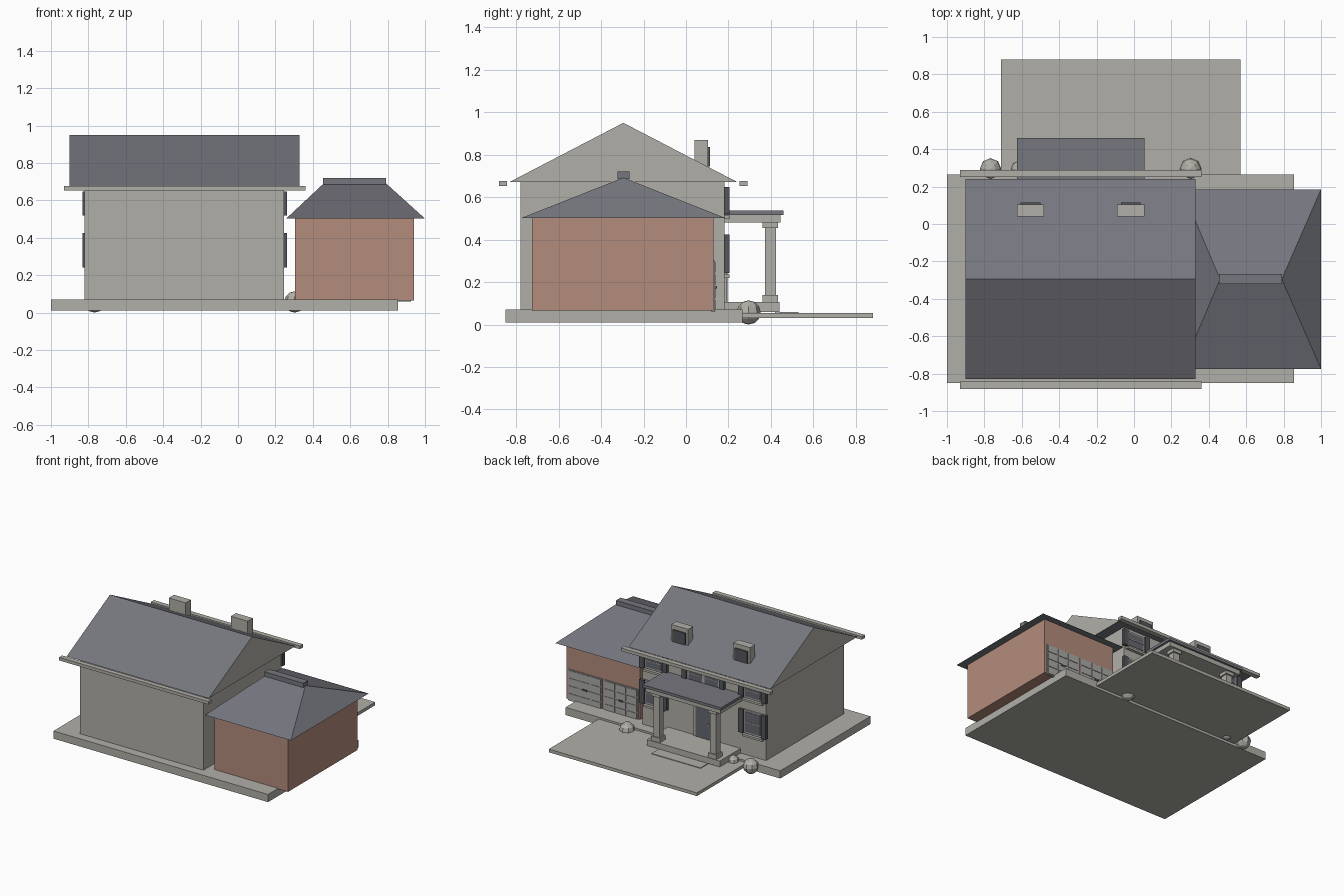
import bpy
import bmesh

cube = bpy.data.objects.get("Cube")
if cube:
    bpy.data.objects.remove(cube, do_unlink=True)


def material(name, r, g, b):
    m = bpy.data.materials.new(name)
    m.use_nodes = True
    m.diffuse_color = (r, g, b, 1)
    m.node_tree.nodes["Principled BSDF"].inputs["Base Color"].default_value = (r, g, b, 1)
    return m


STONE = material("pale_stone", .44, .43, .39)
SLATE = material("slate", .18, .184, .21)
BRICK = material("brick", .456, .262, .202)
PANEL = material("door_panel_grey", .40, .40, .385)
GLASS = material("window_glass", .13, .14, .165)
SHUTTER = material("shutter_grey", .09, .093, .105)


def finish(name, bm, *mats):
    bmesh.ops.recalc_face_normals(bm, faces=bm.faces)
    mesh = bpy.data.meshes.new(name)
    bm.to_mesh(mesh)
    bm.free()
    for m in mats:
        mesh.materials.append(m)
    ob = bpy.data.objects.new(name, mesh)
    bpy.context.collection.objects.link(ob)
    return ob


def box(name, mat, x, y, z):
    """Box from (low, high) ranges on each axis."""
    bm = bmesh.new()
    bmesh.ops.create_cube(bm, size=1)
    for v in bm.verts:
        v.co = [r[0] if c < 0 else r[1] for c, r in zip(v.co, (x, y, z))]
    return finish(name, bm, mat)


def around(c, half):
    return (c - half, c + half)


def roof(name, x, y, z, ridge_x, *mats):
    """Roof with a ridge along x; a ridge shorter than the eaves gives hips."""
    bm = bmesh.new()
    mid = sum(y) / 2
    a, b, c, d = [bm.verts.new((px, py, z[0])) for px, py in
                  ((x[0], y[0]), (x[1], y[0]), (x[1], y[1]), (x[0], y[1]))]
    e, f = [bm.verts.new((px, mid, z[1])) for px in ridge_x]
    for face in ((a, b, f, e), (c, d, e, f), (b, c, f), (d, a, e), (d, c, b, a)):
        bm.faces.new(face)
    bm.normal_update()
    # Upright gable ends take the wall colour
    if len(mats) > 1:
        for face in bm.faces:
            face.material_index = int(abs(face.normal.x) > .9)
    return finish(name, bm, *mats)


# Ground
box("foundation_slab", STONE, (-1, .855), (-.85, .265), (.01, .07))
box("driveway", STONE, (-.71, .57), (.26, .88), (.03, .055))

# Main house
box("house_walls", STONE, (-.82, .247), (-.78, .182), (.065, .672))
roof("house_roof", (-.9, .328), (-.83, .24), (.672, .95), (-.9, .328), SLATE, STONE)
for name, y in (("front_gutter", -.862), ("back_gutter", .27)):
    box(name, STONE, (-.93, .36), around(y, .019), (.652, .676))

# Dormers
CENTRE = -.285
for side in (-1, 1):
    x = CENTRE + side * .268
    box("dormer", STONE, around(x, .073), (.04, .103), (.7, .87))
    box("dormer_window", SHUTTER, around(x, .053), (.1, .114), (.745, .837))

# Garage
box("garage_walls", BRICK, (.305, .94), (-.725, .13), (.065, .505))
roof("garage_roof", (.257, 1), (-.775, .185), (.502, .692), (.46, .79), SLATE)
box("garage_ridge_cap", SLATE, (.455, .79), (-.322, -.266), (.685, .72))

# Garage doors, each of four raised sections with a handle
for side in (-1, 1):
    x = .622 + side * .155
    box("garage_door", PANEL, around(x, .147), (.12, .136), (.058, .302))
    for row in range(4):
        z = .09 + row * .06
        for col in (-1, 0, 1):
            box("garage_door_panel", PANEL, around(x + col * .094, .043),
                (.13, .14), around(z, .025))
    box("garage_door_handle", SHUTTER, around(x, .018), (.138, .146), around(.175, .006))


# Windows with frame, glass, bars, sill and shutters
def window(x, z, half_w, panes=1):
    zm = sum(z) / 2
    box("window_frame", STONE, around(x, half_w), (.175, .192), z)
    width = 2 * half_w / panes
    for i in range(panes):
        c = x - half_w + width * (i + .5)
        box("window_glass", GLASS, around(c, width / 2 - .012), (.18, .195),
            (z[0] + .012, z[1] - .012))
        box("window_bar", STONE, around(c, width / 2 - .012), (.19, .198), around(zm, .003))
    box("window_sill", STONE, around(x, half_w + .01), (.175, .205), (z[0] - .022, z[0] - .006))
    for side in (-1, 1):
        box("shutter", SHUTTER, around(x + side * (half_w + .022), .02), (.178, .204), z)


for side in (-1, 1):
    window(CENTRE + side * .428, (.242, .425), .077)
    window(CENTRE + side * .428, (.52, .648), .077)
window(CENTRE, (.52, .648), .14, 2)

# Entrance door
box("door_frame", STONE, around(CENTRE, .085), (.175, .192), (.1, .39))
box("front_door", GLASS, around(CENTRE, .065), (.18, .196), (.1, .37))
box("door_knob", STONE, around(CENTRE - .05, .006), (.19, .203), around(.225, .006))

# Porch
box("porch_floor", STONE, around(CENTRE, .315), (.17, .44), (.06, .106))
box("porch_step", STONE, around(CENTRE, .212), (.42, .53), (.045, .06))
box("porch_beam", STONE, around(CENTRE, .325), (.17, .445), (.48, .516))
box("porch_roof", SLATE, around(CENTRE, .34), (.17, .46), (.515, .536))
for side in (-1, 1):
    x = CENTRE + side * .245
    for part, half, z in (("base", .037, (.1, .14)), ("shaft", .026, (.135, .46)),
                          ("capital", .037, (.455, .482))):
        box("column_" + part, STONE, around(x, half), around(.397, half), z)

# Low-poly shrubs
for x, r in ((-.767, .057), (.303, .057), (-.615, .042)):
    bm = bmesh.new()
    bmesh.ops.create_uvsphere(bm, u_segments=8, v_segments=6, radius=r)
    bmesh.ops.translate(bm, verts=bm.verts, vec=(x, .295, .057))
    finish("shrub", bm, STONE)
